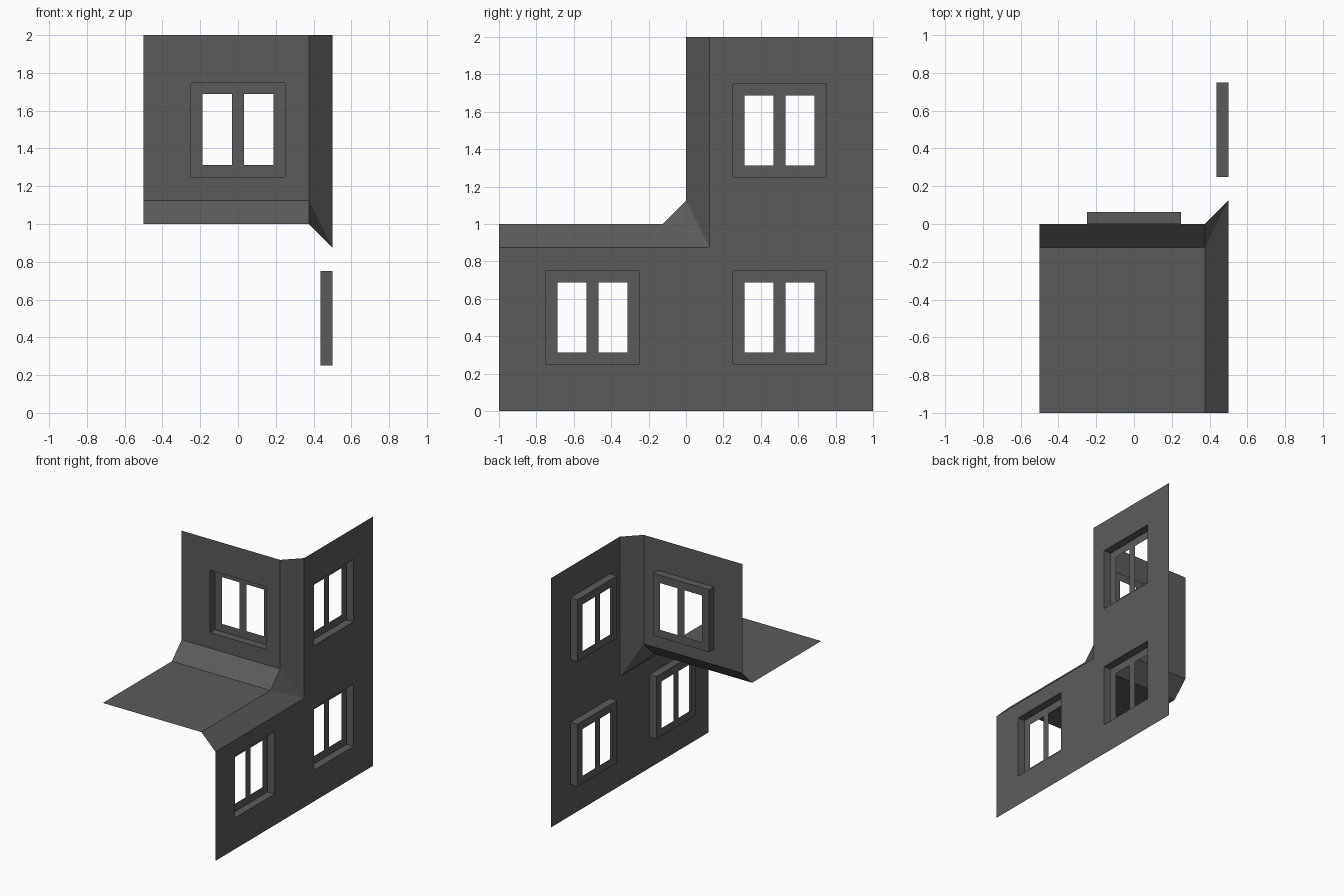
import bpy, bmesh

if "Cube" in bpy.data.objects:
    bpy.data.objects.remove(bpy.data.objects["Cube"])

grey = bpy.data.materials.new("dark_grey")
grey.diffuse_color = (0.105, 0.105, 0.105, 1)
grey.use_nodes = True
grey.node_tree.nodes["Principled BSDF"].inputs["Base Color"].default_value = grey.diffuse_color
B = 0.125      # chamfer size
D = 0.0625     # window recess depth


def finish(name, bm):
    bmesh.ops.remove_doubles(bm, verts=bm.verts, dist=1e-5)
    mesh = bpy.data.meshes.new(name)
    bm.to_mesh(mesh)
    bm.free()
    mesh.materials.append(grey)
    obj = bpy.data.objects.new(name, mesh)
    bpy.context.collection.objects.link(obj)


def face(bm, points):
    bm.faces.new([bm.verts.new(p) for p in points])


# Wall planes: u runs along the wall, v runs up, d goes into the wall
def right_plane(u, v, d=0):
    return (0.5 - d, u, v)


def front_plane(u, v, d=0):
    return (u, d, v)


def inside(u, v, box):
    return box[0] < u < box[1] and box[2] < v < box[3]


def grid_sheet(bm, plane, outer, holes, d=0):
    """Flat rectangle with rectangular openings."""
    us = sorted({outer[0], outer[1], *[e for h in holes for e in h[:2]]})
    vs = sorted({outer[2], outer[3], *[e for h in holes for e in h[2:]]})
    for u0, u1 in zip(us, us[1:]):
        for v0, v1 in zip(vs, vs[1:]):
            if not any(inside((u0 + u1) / 2, (v0 + v1) / 2, h) for h in holes):
                face(bm, [plane(u, v, d) for u, v in
                          ((u0, v0), (u1, v0), (u1, v1), (u0, v1))])


def window(name, plane, cu, cv):
    """Recessed square frame with two open panes."""
    bm = bmesh.new()
    box = (cu - 0.25, cu + 0.25, cv - 0.25, cv + 0.25)
    c = [(box[0], box[2]), (box[1], box[2]), (box[1], box[3]), (box[0], box[3])]
    for p, q in zip(c, c[1:] + c[:1]):
        face(bm, [plane(*p), plane(*q), plane(*q, D), plane(*p, D)])
    panes = [(cu + a, cu + b, cv - 0.1875, cv + 0.1875)
             for a, b in ((-0.1875, -0.03125), (0.03125, 0.1875))]
    grid_sheet(bm, plane, box, panes, D)
    finish(name, bm)
    return box


# Windows
low_front = window("lower_front_window", right_plane, -0.5, 0.5)
low_back = window("lower_back_window", right_plane, 0.5, 0.5)
up_side = window("upper_side_window", right_plane, 0.5, 1.5)
up_front = window("upper_front_window", front_plane, 0, 1.5)

# L-shaped side wall
bm = bmesh.new()
notch = (-1, B, 1 - B, 2)
grid_sheet(bm, right_plane, (-1, 1, 0, 2), [low_front, low_back, up_side, notch])
finish("side_wall", bm)

# Upper front wall
bm = bmesh.new()
grid_sheet(bm, front_plane, (-0.5, 0.5 - B, 1 + B, 2), [up_front])
finish("upper_front_wall", bm)

# Flat terrace
X = 0.5 - B
bm = bmesh.new()
face(bm, [(-0.5, -1, 1), (X, -1, 1), (X, -B, 1), (-0.5, -B, 1)])
finish("terrace", bm)

# Chamfers between the walls and terrace, meeting at a corner triangle
a, b, c = (X, -B, 1), (X, 0, 1 + B), (0.5, B, 1 - B)
bm = bmesh.new()
face(bm, [(-0.5, -B, 1), a, b, (-0.5, 0, 1 + B)])
face(bm, [(X, -1, 1), (0.5, -1, 1 - B), c, a])
face(bm, [b, c, (0.5, B, 2), (X, 0, 2)])
face(bm, [a, c, b])
finish("chamfered_edges", bm)
